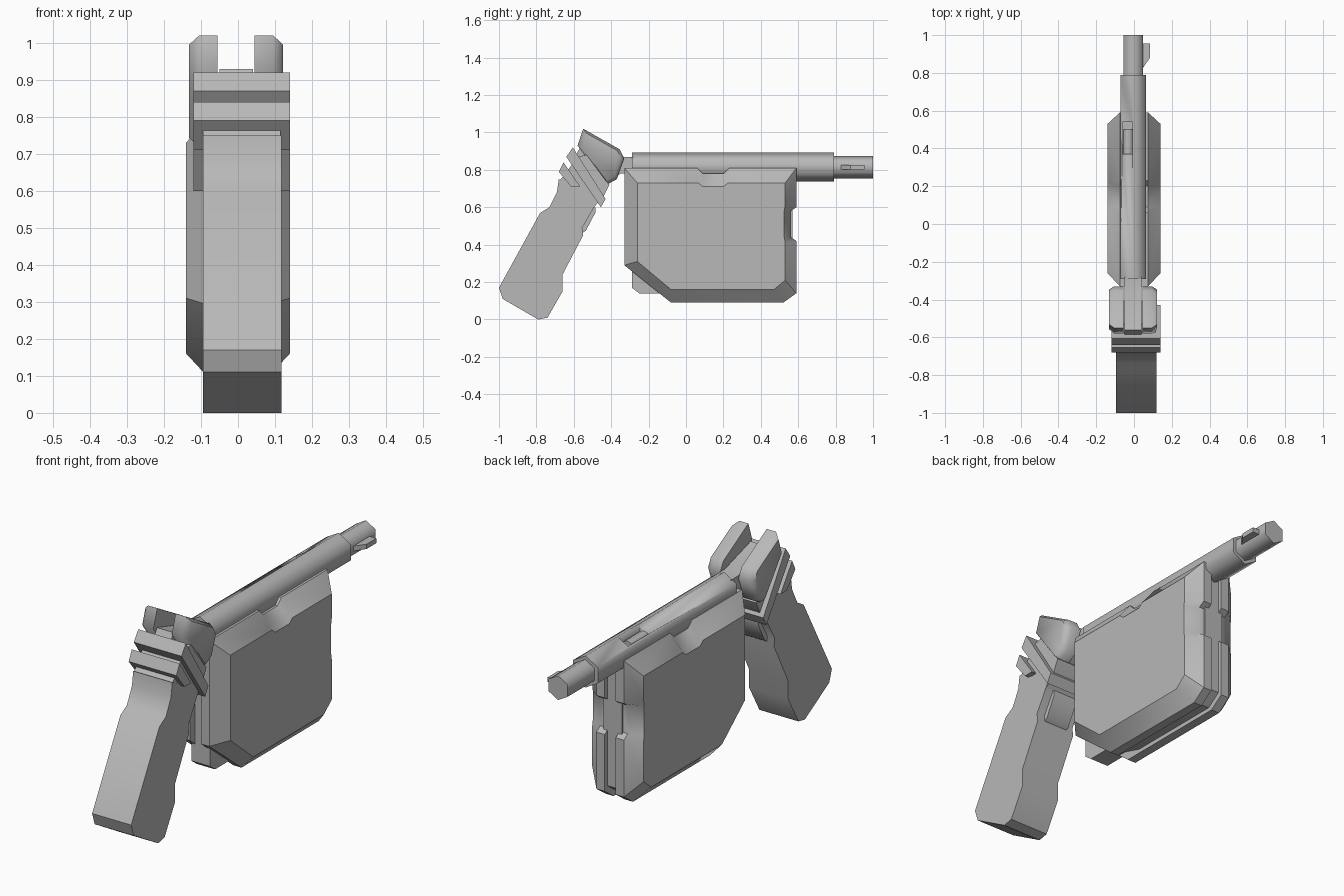
import bpy, bmesh, math
from mathutils import Vector

cube = bpy.data.objects.get("Cube")
if cube:
    bpy.data.objects.remove(cube, do_unlink=True)

GREY = (0.48, 0.48, 0.48, 1)
metal = bpy.data.materials.new("plain grey")
metal.use_nodes = True
metal.diffuse_color = GREY
bsdf = next(n for n in metal.node_tree.nodes if n.type == 'BSDF_PRINCIPLED')
bsdf.inputs["Base Color"].default_value = GREY
bsdf.inputs["Roughness"].default_value = 0.6


def finish(name, bm, angle):
    bmesh.ops.recalc_face_normals(bm, faces=bm.faces[:])
    mesh = bpy.data.meshes.new(name)
    bm.to_mesh(mesh)
    bm.free()
    mesh.materials.append(metal)
    obj = bpy.data.objects.new(name, mesh)
    bpy.context.collection.objects.link(obj)
    bpy.ops.object.select_all(action='DESELECT')
    obj.select_set(True)
    bpy.context.view_layer.objects.active = obj
    bpy.ops.object.shade_smooth_by_angle(angle=math.radians(angle))
    return obj


def loft(name, rings, angle=32):
    """Skin a list of (x, side profile) sections and cap both ends."""
    bm = bmesh.new()
    loops = [[bm.verts.new((x, y, z)) for y, z in pts] for x, pts in rings]
    n = len(loops[0])
    for a, b in zip(loops, loops[1:]):
        for i in range(n):
            j = (i + 1) % n
            bm.faces.new((a[i], a[j], b[j], b[i]))
    bm.faces.new(loops[0])
    bm.faces.new(loops[-1])
    return finish(name, bm, angle)


def slab(name, x0, x1, pts, angle=32):
    return loft(name, [(x0, pts), (x1, pts)], angle)


def box(name, lo, hi):
    return slab(name, lo[0], hi[0],
                [(lo[1], lo[2]), (hi[1], lo[2]), (hi[1], hi[2]), (lo[1], hi[2])])


def tube(name, x, z, radius, y0, y1, sides):
    """Straight bar along y with a corner pointing up."""
    bm = bmesh.new()
    loops = []
    for y in (y0, y1):
        loops.append([bm.verts.new((x + radius * math.sin(math.tau * i / sides), y,
                                    z + radius * math.cos(math.tau * i / sides)))
                      for i in range(sides)])
    for i in range(sides):
        j = (i + 1) % sides
        bm.faces.new((loops[0][i], loops[0][j], loops[1][j], loops[1][i]))
    bm.faces.new(loops[0])
    bm.faces.new(loops[1])
    return finish(name, bm, 65)


# Housing: recessed core between two chamfered side plates
slab("housing_core", -0.05, 0.05,
     [(-.29, .80), (-.29, .17), (-.25, .14), (-.10, .14), (0, .11),
      (.50, .11), (.57, .16), (.57, .80)])
rim = [(-.33, .81), (.06, .81), (.09, .78), (.20, .78), (.23, .81), (.59, .81),
       (.59, .60), (.56, .58), (.56, .44), (.59, .42),
       (.59, .14), (.52, .09), (-.08, .09), (-.33, .29)]
face = [(-.26, .73), (.065, .73), (.09, .71), (.20, .71), (.225, .73), (.53, .73),
        (.53, .61), (.525, .58), (.525, .44), (.53, .41),
        (.53, .21), (.47, .16), (-.08, .16), (-.26, .31)]
for side, s in (("left", 1), ("right", -1)):
    loft(side + "_side_plate", [(s * .03, rim), (s * .075, rim), (s * .14, face)])

# Barrel with side port, bolt, muzzle and sight
barrel = tube("barrel", -.005, .815, .078, -.29, .79, 6)
cutter = box("port_cutter", (-.062, .37, .838), (-.008, .54, .95))
cutter.hide_render = True
cutter.hide_viewport = True
cutter.display_type = 'WIRE'
cut = barrel.modifiers.new("port", 'BOOLEAN')
cut.operation = 'DIFFERENCE'
cut.object = cutter
tube("bolt", -.03, .835, .028, .36, .50, 8)
tube("muzzle", -.003, .815, .06, .78, 1.0, 6)
bm = bmesh.new()
sight = [(.03, .82), (.05, .83), (.085, .88), (.085, .955), (.03, .955)]
low, high = [[bm.verts.new((x, y, z)) for x, y in sight] for z in (.803, .827)]
bm.faces.new(low)
bm.faces.new(high)
for i in range(len(sight)):
    j = (i + 1) % len(sight)
    bm.faces.new((low[i], low[j], high[j], high[i]))
finish("front_sight", bm, 30)

# Rear frame joining the barrel and the grip
slab("rear_frame", -.05, .04,
     [(-.28, .87), (-.36, .87), (-.56, .93), (-.60, .86), (-.45, .70),
      (-.35, .78), (-.28, .78)])

# Pair of rounded rear pads
pad = [(-.55, 1.02), (-.355, .91), (-.33, .86), (-.37, .75), (-.425, .72), (-.58, .93)]
centre = sum((Vector(p) for p in pad), Vector((0, 0))) / len(pad)
pad_face = [tuple(centre + (Vector(p) - centre) * .84) for p in pad]
for side, s in (("left", 1), ("right", -1)):
    loft(side + "_rear_pad",
         [(-.005 + s * x, p) for x, p in ((.05, pad), (.1, pad), (.127, pad_face))], 60)

# Grip with its neck, ribs and trigger
slab("grip", -.095, .118,
     [(-1.0, .17), (-.98, .11), (-.79, .0), (-.74, .01), (-.66, .15), (-.66, .24),
      (-.55, .45), (-.555, .49), (-.48, .62), (-.60, .71), (-.68, .75),
      (-.69, .68), (-.73, .60), (-.78, .57)], 40)
slab("grip_neck", -.095, .115,
     [(-.68, .74), (-.66, .76), (-.58, .87), (-.53, .88), (-.41, .72),
      (-.44, .66), (-.50, .59), (-.60, .68)])
slab("upper_rib", -.12, .14,
     [(-.605, .92), (-.64, .87), (-.455, .60), (-.43, .645)])
slab("lower_rib", -.12, .14,
     [(-.655, .84), (-.68, .79), (-.615, .71), (-.565, .71)])
slab("trigger", -.055, .075,
     [(-.56, .46), (-.535, .475), (-.485, .57), (-.485, .60), (-.53, .60)])
